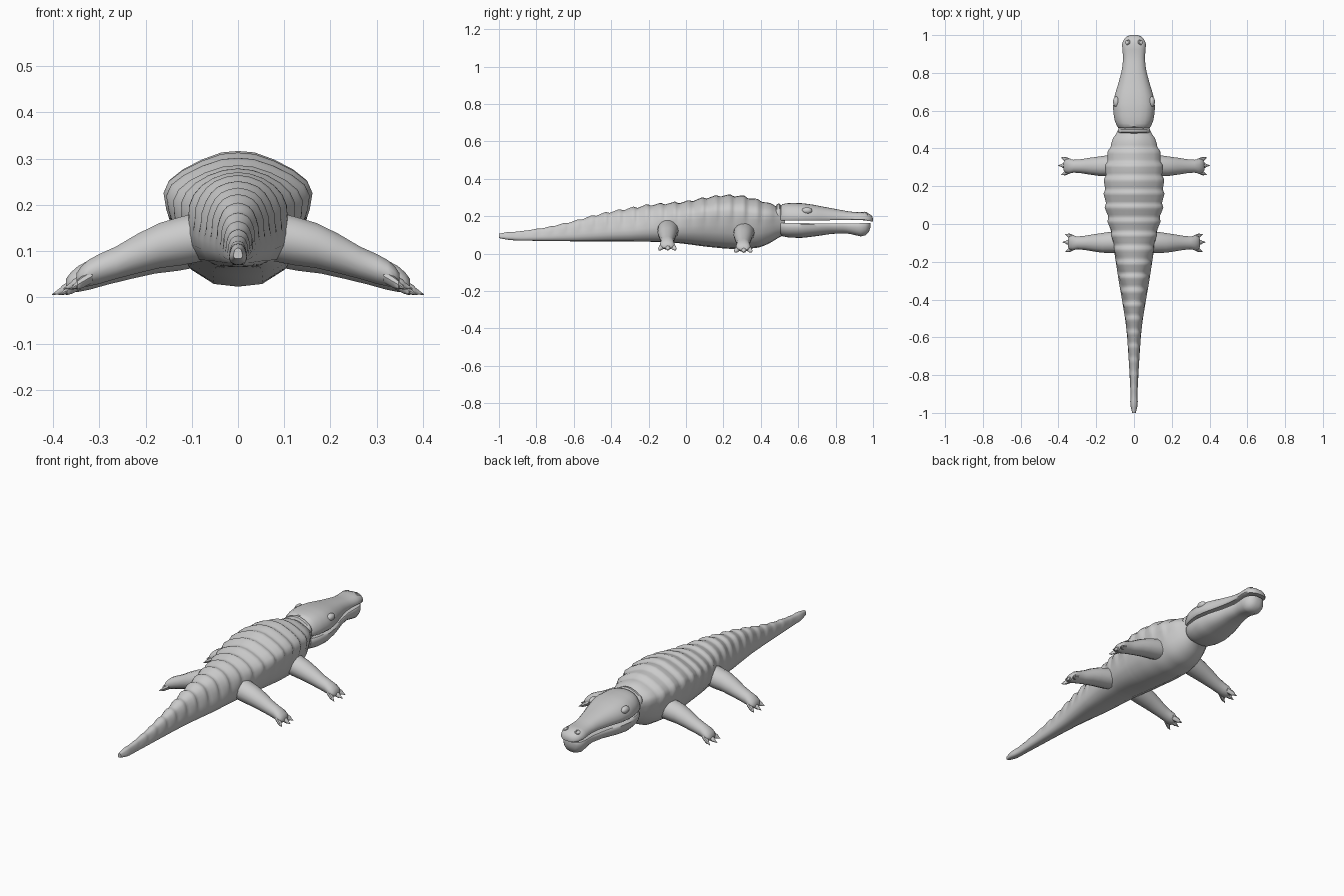
import bpy, bmesh, math
from mathutils import Vector

if "Cube" in bpy.data.objects:
    bpy.data.objects.remove(bpy.data.objects["Cube"])


def lerp(table, y):
    """Piecewise interpolation of rows (y, a, b, ...)."""
    if y <= table[0][0]:
        return table[0][1:]
    for p, q in zip(table, table[1:]):
        if y <= q[0]:
            t = (y - p[0]) / (q[0] - p[0])
            return [a + (b - a) * t for a, b in zip(p[1:], q[1:])]
    return table[-1][1:]


def soft(table, y, r=0.018):
    rows = [lerp(table, y + d) for d in (-r, 0, r)]
    return [sum(c) / 3 for c in zip(*rows)]


def finish(name, bm, smooth=40, subdiv=0):
    bmesh.ops.recalc_face_normals(bm, faces=bm.faces[:])
    me = bpy.data.meshes.new(name)
    bm.to_mesh(me)
    bm.free()
    ob = bpy.data.objects.new(name, me)
    bpy.context.collection.objects.link(ob)
    if subdiv:
        ob.modifiers.new("smooth", 'SUBSURF').levels = subdiv
        ob.modifiers["smooth"].render_levels = subdiv
    bpy.ops.object.select_all(action='DESELECT')
    bpy.context.view_layer.objects.active = ob
    ob.select_set(True)
    bpy.ops.object.shade_smooth_by_angle(angle=math.radians(smooth))
    return ob


def add_loft(bm, rings):
    vs = [[bm.verts.new(p) for p in ring] for ring in rings]
    n = len(rings[0])
    for a, b in zip(vs, vs[1:]):
        for i in range(n):
            j = (i + 1) % n
            bm.faces.new((a[i], a[j], b[j], b[i]))
    bm.faces.new(vs[0])
    bm.faces.new(vs[-1])


def section(profile, y, w, z0, z1):
    """Closed symmetric ring from a half profile of (u, v)."""
    half = [(u * w, z0 + v * (z1 - z0)) for u, v in profile]
    left = [(-x, z) for x, z in half[-2:0:-1]]
    return [(x, y, z) for x, z in half + left]


# Body and tail: y, half width, bottom, top
BODY = [(-1, .008, .085, .105), (-.96, .021, .074, .116), (-.9, .018, .07, .117),
        (-.75, .026, .068, .138), (-.6, .036, .066, .172), (-.5, .047, .066, .2),
        (-.4, .064, .066, .222), (-.2, .098, .064, .258), (-.08, .118, .06, .268),
        (0, .136, .052, .275), (.1, .15, .038, .296), (.2, .155, .028, .31),
        (.3, .148, .022, .306), (.4, .13, .034, .28), (.46, .105, .062, .264),
        (.5, .082, .09, .245), (.53, .07, .1, .225)]
TRUNK = [(0, 0), (.35, .02), (.68, .13), (.87, .3), (.94, .45), (.98, .58), (1, .7),
         (.93, .79), (.74, .87), (.48, .94), (.22, .99), (0, 1)]
TAIL = [(0, 0), (.5, .01), (.82, .08), (.97, .22), (1, .35), (.93, .5), (.84, .64),
        (.74, .77), (.62, .87), (.46, .94), (.24, .98), (0, 1)]

bm = bmesh.new()
rings = []
for i in range(154):
    y = -1 + i * .01
    w, z0, z1 = soft(BODY, y)
    t = min(1, max(0, (y + .3) / .4))
    prof = [(a[0] + (b[0] - a[0]) * t, a[1] + (b[1] - a[1]) * t) for a, b in zip(TAIL, TRUNK)]
    # overlapping scute bands raise the upper side
    amp = .012 * min(1, max(0, (y + .95) / .6)) * min(1, max(0, (.49 - y) / .08))
    ph = ((y + 1) / .074) % 1
    saw = ph / .7 if ph < .7 else (1 - ph) / .3
    ring = []
    for (x, yy, z) in section(prof, y, w, z0, z1):
        v = (z - z0) / (z1 - z0)
        k = min(1, max(0, (v - .45) / .2)) * amp * (saw - .25)
        d = Vector((x / w, v * 1.2 - .5))
        d.normalize()
        ring.append((x + d.x * k, yy, z + d.y * k))
    rings.append(ring)
add_loft(bm, rings)
finish("body_and_tail", bm, 50)

# Head: y, half width, bottom, top
UPPER = [(.505, .08, .176, .25), (.515, .088, .176, .265), (.55, .104, .176, .271),
         (.62, .112, .176, .27), (.68, .103, .176, .262), (.75, .081, .178, .248),
         (.82, .063, .18, .235), (.88, .057, .18, .224), (.925, .062, .18, .222),
         (.955, .063, .178, .223), (.98, .052, .174, .213), (.994, .036, .172, .202),
         (1, .018, .172, .188)]
LOWER = [(.505, .078, .1, .163), (.515, .086, .093, .163), (.55, .1, .086, .163),
         (.62, .107, .084, .163), (.7, .094, .094, .162), (.78, .07, .106, .16),
         (.86, .054, .109, .16), (.9, .056, .1, .161), (.935, .058, .092, .163),
         (.96, .052, .098, .163), (.978, .038, .116, .164), (.986, .018, .14, .164)]
JAW = [(0, 0), (.5, 0), (.94, 0), (1, .08), (1, .32), (.93, .56), (.78, .77),
       (.58, .91), (.3, .985), (0, 1)]


def jaw(name, table, flip):
    b = bmesh.new()
    rs = []
    for p, q in zip(table, table[1:] + [None]):
        steps = 1 if q is None else max(1, round((q[0] - p[0]) / .02))
        for s in range(steps):
            y = p[0] + (0 if q is None else (q[0] - p[0]) * s / steps)
            w, z0, z1 = soft(table, y, .012) if .54 < y < .93 else lerp(table, y)
            rs.append(section(JAW, y, w, z1 if flip else z0, z0 if flip else z1))
    add_loft(b, rs)
    finish(name, b, 45)


jaw("upper_jaw_and_skull", UPPER, False)
jaw("lower_jaw", LOWER, True)


def ellipsoid(name, loc, size):
    b = bmesh.new()
    bmesh.ops.create_uvsphere(b, u_segments=20, v_segments=12, radius=1)
    for v in b.verts:
        v.co = Vector(c * s for c, s in zip(v.co, size)) + Vector(loc)
    finish(name, b, 60)


# Collar where the neck meets the head
bm = bmesh.new()
add_loft(bm, [section(TRUNK, y, w, a, c) for y, w, a, c in
              ((.478, .075, .11, .25), (.487, .085, .1, .266), (.5, .086, .096, .268), (.508, .08, .1, .258))])
finish("neck_collar", bm, 50)


def oval(c, ry, rz, n=14):
    return [(c[0], c[1] + ry * math.cos(2 * math.pi * i / n), c[2] + rz * math.sin(2 * math.pi * i / n))
            for i in range(n)]


# Leg path: x, y offset, z, y radius, z radius
LEG = [(.08, .005, .12, .058, .055), (.13, .003, .11, .056, .054), (.18, 0, .1, .052, .05),
       (.23, 0, .083, .045, .044), (.28, 0, .063, .037, .036), (.32, 0, .049, .034, .033),
       (.345, 0, .04, .039, .029), (.362, 0, .032, .036, .022), (.372, 0, .028, .022, .012)]


def leg(name, side, y, reach, lift):
    b = bmesh.new()

    def place(p):
        return (side * p[0] * reach, p[1] + y, p[2] + lift)
    add_loft(b, [[place(p) for p in oval((x, dy, z), ry, rz)] for x, dy, z, ry, rz in LEG])
    # clawed toes
    for dy0, dy1, tip in ((.024, .046, .388), (.002, .004, .402), (-.022, -.046, .386)):
        rs = []
        for t, r in ((0, .015), (.45, .014), (.68, .011), (.72, .008), (1, .001)):
            c = (.335 + (tip - .335) * t, dy0 + (dy1 - dy0) * t, .034 - .028 * t)
            rs.append([place(p) for p in oval(c, r, r * .95, 8)])
        add_loft(b, rs)
    finish(name, b, 40)


for side, s in ((1, "right"), (-1, "left")):
    leg("front_leg_" + s, side, .306, 1.0, 0)
    leg("hind_leg_" + s, side, -.1, .94, .012)
    ellipsoid("eye_" + s, (side * .094, .647, .23), (.017, .028, .018))
    # nostril rim
    bpy.ops.mesh.primitive_torus_add(location=(side * .034, .962, .214), rotation=(-.35, side * .5, 0),
                                     major_radius=.011, minor_radius=.004,
                                     major_segments=16, minor_segments=8)
    bpy.context.object.name = "nostril_" + s
    bpy.ops.object.shade_smooth_by_angle()
